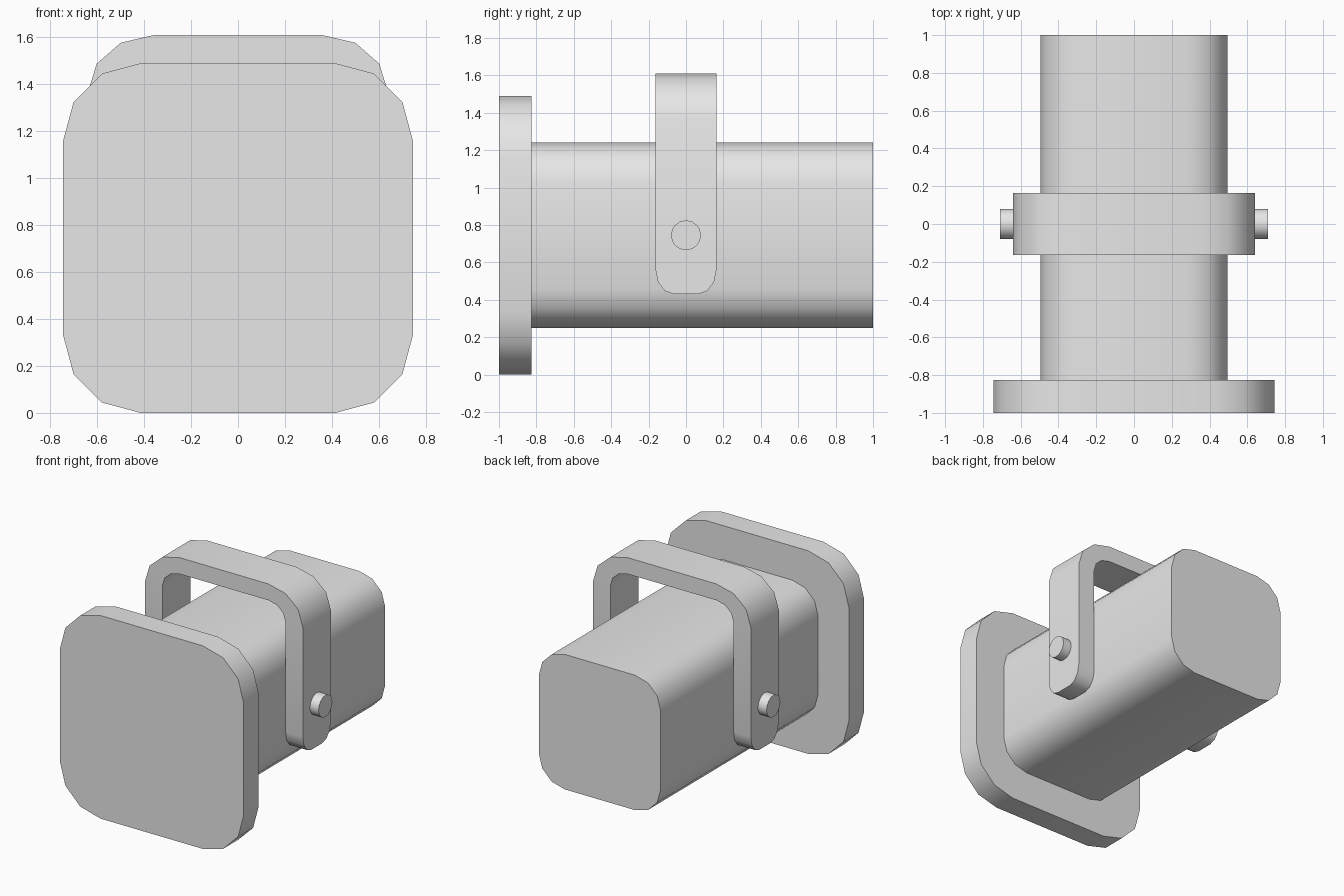
import bpy, bmesh
from math import sin, cos, pi, radians
from mathutils import Matrix

cube = bpy.data.objects.get("Cube")
if cube:
    bpy.data.objects.remove(cube, do_unlink=True)

GREY = (0.8, 0.8, 0.8, 1)
grey = bpy.data.materials.new("plain grey")
grey.use_nodes = True
grey.diffuse_color = GREY
grey.node_tree.nodes["Principled BSDF"].inputs["Base Color"].default_value = GREY

MID_Z = 0.745
STEPS = 3  # facets per rounded corner


def arc(cx, cz, rx, rz, start, end):
    """Points on an elliptical quarter turn, angles in degrees."""
    angles = [radians(start + (end - start) * i / STEPS) for i in range(STEPS + 1)]
    return [(cx + rx * cos(a), cz + rz * sin(a)) for a in angles]


def rounded_square(half, r):
    c = half - r
    corners = [(c, c), (-c, c), (-c, -c), (c, -c)]
    return [p for i, (x, z) in enumerate(corners)
            for p in arc(x, MID_Z + z, r, r, 90 * i, 90 * i + 90)]


def prism(points, y0, y1):
    """Extrude an x-z outline along y."""
    bm = bmesh.new()
    front = [bm.verts.new((x, y0, z)) for x, z in points]
    back = [bm.verts.new((x, y1, z)) for x, z in points]
    bm.faces.new(front)
    bm.faces.new(back[::-1])
    for i in range(len(points)):
        j = (i + 1) % len(points)
        bm.faces.new((front[j], front[i], back[i], back[j]))
    bmesh.ops.recalc_face_normals(bm, faces=bm.faces)
    return bm


def finish(bm, name):
    bmesh.ops.recalc_face_normals(bm, faces=bm.faces)
    mesh = bpy.data.meshes.new(name)
    bm.to_mesh(mesh)
    bm.free()
    mesh.materials.append(grey)
    mesh.shade_smooth()
    mesh.set_sharp_from_angle(angle=radians(40))
    obj = bpy.data.objects.new(name, mesh)
    bpy.context.collection.objects.link(obj)
    return obj


# Front plate and long housing
finish(prism(rounded_square(0.745, 0.33), -1, -0.825), "front_plate")
finish(prism(rounded_square(0.495, 0.21), -0.825, 1), "housing")

# Bracket: an arch over the housing with rounded leg ends
HALF_Y, LEG_Z, END_Y, END_Z = 0.163, 0.56, 0.098, 0.13
bend_x, bend_z = 0.36, 1.365
outer = arc(bend_x, bend_z, 0.28, 0.245, 0, 90)
inner = arc(bend_x, bend_z, 0.14, 0.125, 90, 0)
right_outer = [(0.64, LEG_Z)] + outer
right_inner = inner + [(0.5, LEG_Z)]
mirror = lambda pts: [(-x, z) for x, z in reversed(pts)]
bm = prism(right_outer + mirror(right_outer) + mirror(right_inner) + right_inner,
           -HALF_Y, HALF_Y)
ends = [f for f in bm.faces if all(abs(v.co.z - LEG_Z) < 1e-4 for v in f.verts)]
for step in range(1, STEPS + 1):
    a = pi / 2 * step / STEPS
    ends = bmesh.ops.extrude_discrete_faces(bm, faces=ends)["faces"]
    for v in {v for f in ends for v in f.verts}:
        side = 1 if v.co.y > 0 else -1
        v.co.y = side * (HALF_Y - END_Y * (1 - cos(a)))
        v.co.z = LEG_Z - END_Z * sin(a)
finish(bm, "bracket")

# Pivot pins through both legs
for name, side in (("left_pin", 1), ("right_pin", -1)):
    bm = bmesh.new()
    place = Matrix.Translation((side * 0.6, 0, MID_Z)) @ Matrix.Rotation(pi / 2, 4, "Y")
    bmesh.ops.create_cone(bm, cap_ends=True, segments=16, radius1=0.08,
                          radius2=0.08, depth=0.22, matrix=place)
    finish(bm, name)
